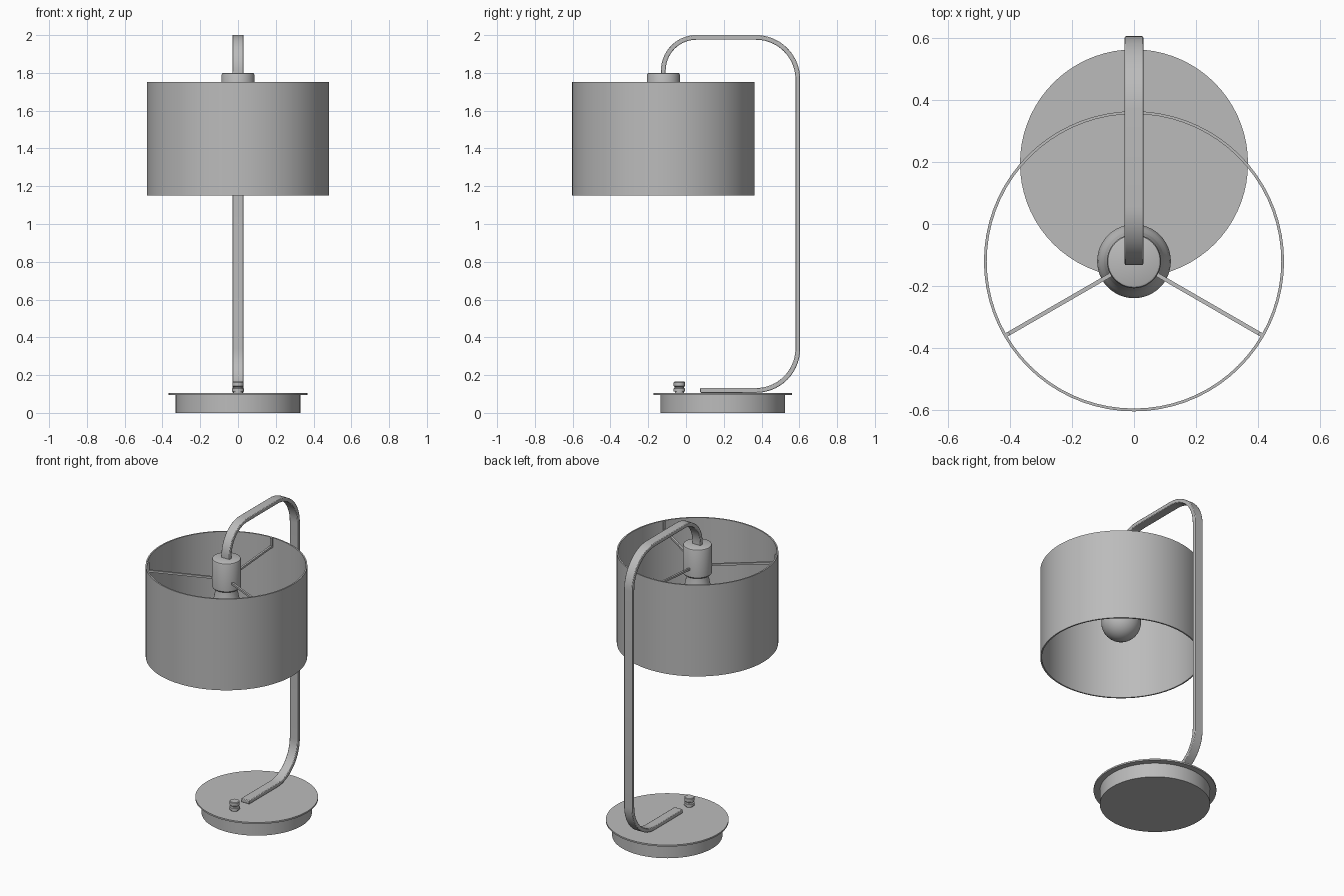
import bpy, bmesh
from math import sin, cos, pi, radians
from mathutils import Vector, Matrix

cube = bpy.data.objects.get("Cube")
if cube:
    bpy.data.objects.remove(cube, do_unlink=True)

grey = bpy.data.materials.new("plain grey")
grey.use_nodes = True
grey.diffuse_color = (0.5, 0.5, 0.5, 1)
grey.node_tree.nodes["Principled BSDF"].inputs["Base Color"].default_value = (0.5, 0.5, 0.5, 1)

SHADE_Y = -0.12
BASE_Y = 0.195


def finish(bm, name, bevel=0):
    bmesh.ops.recalc_face_normals(bm, faces=bm.faces)
    mesh = bpy.data.meshes.new(name)
    bm.to_mesh(mesh)
    bm.free()
    mesh.materials.append(grey)
    ob = bpy.data.objects.new(name, mesh)
    bpy.context.collection.objects.link(ob)
    if bevel:
        mod = ob.modifiers.new("Soft edges", "BEVEL")
        mod.width, mod.segments = bevel, 2
    bpy.ops.object.select_all(action="DESELECT")
    ob.select_set(True)
    bpy.context.view_layer.objects.active = ob
    bpy.ops.object.shade_smooth_by_angle(angle=radians(35))
    return ob


def lathe(name, profile, y, steps=64, closed=False):
    """Spin a (radius, height) profile about a vertical axis at y."""
    bm = bmesh.new()
    verts = [bm.verts.new((r, y, z)) for r, z in profile]
    pairs = list(zip(verts, verts[1:]))
    if closed:
        pairs.append((verts[-1], verts[0]))
    edges = [bm.edges.new(p) for p in pairs]
    bmesh.ops.spin(bm, geom=verts + edges, cent=(0, y, 0), axis=(0, 0, 1),
                   angle=2 * pi, steps=steps)
    bmesh.ops.remove_doubles(bm, verts=bm.verts, dist=0.0002)
    return finish(bm, name)


def arc(cy, cz, radius, start, end, steps=14):
    angles = [radians(start + (end - start) * i / steps) for i in range(steps + 1)]
    return [Vector((0, cy + radius * cos(a), cz + radius * sin(a))) for a in angles]


def bar(name, path, width, thick, bevel):
    """Sweep a flat rectangle along a path lying in the yz plane."""
    bm = bmesh.new()
    rings = []
    for i, p in enumerate(path):
        t = (path[min(i + 1, len(path) - 1)] - path[max(i - 1, 0)]).normalized()
        n = Vector((0, -t.z, t.y)) * thick / 2
        x = Vector((width / 2, 0, 0))
        rings.append([bm.verts.new(c) for c in (p + n + x, p + n - x, p - n - x, p - n + x)])
    for a, b in zip(rings, rings[1:]):
        for k in range(4):
            bm.faces.new((a[k], a[(k + 1) % 4], b[(k + 1) % 4], b[k]))
    bm.faces.new(rings[0])
    bm.faces.new(rings[-1])
    ob = finish(bm, name, bevel)
    ob.modifiers[0].limit_method = "ANGLE"
    return ob


# Base: weighted drum under a thin wider plate
lathe("base_drum", [(0, 0), (0.33, 0), (0.33, 0.096), (0, 0.096)], BASE_Y, 72)
lathe("base_plate", [(0, 0.094), (0.367, 0.094), (0.367, 0.104), (0, 0.104)], BASE_Y, 72)

# Knob switch
lathe("switch_knob", [(0, 0.1), (0.024, 0.1), (0.024, 0.112), (0.031, 0.112), (0.031, 0.128),
                      (0.025, 0.132), (0.025, 0.138), (0.03, 0.142), (0.03, 0.162),
                      (0.027, 0.165), (0, 0.165)], -0.035, 24)

# Bent flat arm
path = [Vector((0, 0.075, 0.119))]
path += arc(0.37, 0.341, 0.222, -90, 0)
path += arc(0.37, 1.766, 0.222, 0, 90)
path += arc(0.055, 1.813, 0.175, 90, 180)
path += [Vector((0, SHADE_Y, 1.79))]
bar("arm", path, 0.06, 0.025, 0.004)

# Lamp holder and bulb
lathe("lamp_holder", [(0, 1.8), (0.078, 1.8), (0.084, 1.797), (0.087, 1.79), (0.087, 1.615),
                      (0.082, 1.608), (0, 1.608)], SHADE_Y, 48)
bulb = [(0, 1.63), (0.062, 1.63), (0.066, 1.59), (0.078, 1.53), (0.096, 1.47)]
for i in range(13):
    a = radians(35 - 125 * i / 12)
    bulb.append((0.119 * cos(a), 1.395 + 0.119 * sin(a)))
lathe("bulb", bulb, SHADE_Y, 48)

# Drum shade with a thin wall
lathe("shade", [(0.483, 1.15), (0.483, 1.752), (0.474, 1.752), (0.474, 1.15)],
      SHADE_Y, 72, closed=True)

# Three spokes carry the shade, each turned up at the rim
for name, angle in (("left", -30), ("right", 210), ("back", 90)):
    bm = bmesh.new()
    for a, b in (((0.07, 0, 1.665), (0.474, 0, 1.695)), ((0.47, 0, 1.69), (0.47, 0, 1.75))):
        a, b = Vector(a), Vector(b)
        turn = (b - a).to_track_quat("Z", "Y").to_matrix().to_4x4()
        size = Matrix.Diagonal((0.013, 0.013, (b - a).length, 1))
        bmesh.ops.create_cube(bm, size=1, matrix=Matrix.Translation((a + b) / 2) @ turn @ size)
    bm.transform(Matrix.Translation((0, SHADE_Y, 0)) @ Matrix.Rotation(radians(angle), 4, "Z"))
    finish(bm, name + "_spoke")
